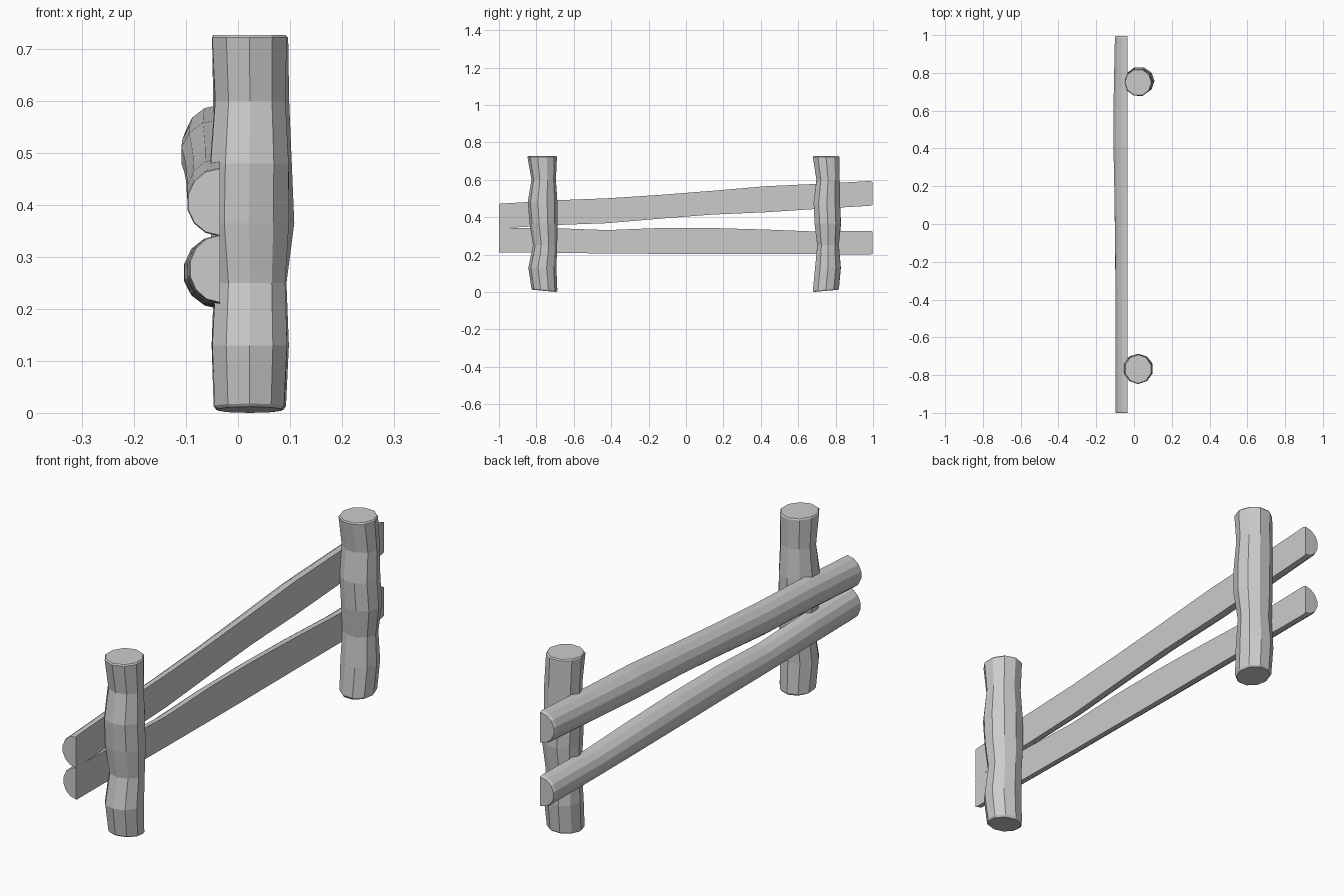
import bpy, bmesh, math, random

random.seed(4)


def loft(name, rings):
    """Skin a list of equal-length point rings and cap both ends."""
    bm = bmesh.new()
    vr = [[bm.verts.new(p) for p in ring] for ring in rings]
    n = len(vr[0])
    for a, b in zip(vr, vr[1:]):
        for i in range(n):
            j = (i + 1) % n
            bm.faces.new((a[i], a[j], b[j], b[i]))
    bm.faces.new(vr[0][::-1])
    bm.faces.new(vr[-1])
    bmesh.ops.recalc_face_normals(bm, faces=bm.faces[:])
    me = bpy.data.meshes.new(name)
    bm.to_mesh(me)
    bm.free()
    ob = bpy.data.objects.new(name, me)
    bpy.context.collection.objects.link(ob)
    return ob


def post(name, rows, inner, turn, sides=10):
    """Knobbly log; rows are (z, xmin, xmax, ymin, ymax), ends chamfered."""
    rings = []

    def ring(row, scale=1.0, dz=0.0, tilt=0.0):
        z, x0, x1, y0, y1 = row
        pts = []
        for i in range(sides):
            a = 2 * math.pi * i / sides + turn
            k = scale * (1.01 + random.uniform(-0.012, 0.012))
            s = math.sin(a)
            pts.append(((x0 + x1) / 2 + math.cos(a) * k * (x1 - x0) / 2,
                        (y0 + y1) / 2 + s * k * (y1 - y0) / 2,
                        z + dz - tilt * s * inner))
        return pts

    rings.append(ring(rows[0], 0.93, -0.007, 0.006))
    rings.append(ring(rows[0], 1.0, 0.0, 0.005))
    rings += [ring(r) for r in rows[1:]]
    rings.append(ring(rows[-1], 0.95, 0.005))
    return loft(name, rings)


def rail(name, stations, steps=8):
    """Half log, flat side at x = -0.035; stations are (y, zmin, zmax, depth)."""
    flat = -0.035
    rings = []

    def ring(st, scale=1.0, dy=0.0):
        y, z0, z1, d = st
        pts = []
        for i in range(steps):
            a = math.pi * i / (steps - 1) - math.pi / 2
            pts.append((flat - scale * d * math.cos(a), y + dy,
                        (z0 + z1) / 2 + scale * math.sin(a) * (z1 - z0) / 2))
        return pts

    rings.append(ring(stations[0], 0.97, -0.004))
    rings += [ring(s) for s in stations]
    rings.append(ring(stations[-1], 0.94, 0.012))
    return loft(name, rings)


# Upright posts
post("front_post", [
    (0.013, -0.047, 0.092, -0.825, -0.688),
    (0.13, -0.053, 0.098, -0.842, -0.694),
    (0.25, -0.046, 0.093, -0.817, -0.690),
    (0.365, -0.058, 0.101, -0.836, -0.688),
    (0.48, -0.056, 0.101, -0.846, -0.688),
    (0.60, -0.047, 0.094, -0.826, -0.696),
    (0.722, -0.052, 0.096, -0.846, -0.690)], 1, 0.31)
post("back_post", [
    (0.013, -0.047, 0.092, 0.676, 0.820),
    (0.13, -0.050, 0.098, 0.688, 0.830),
    (0.25, -0.045, 0.093, 0.699, 0.820),
    (0.365, -0.046, 0.108, 0.685, 0.831),
    (0.48, -0.050, 0.102, 0.680, 0.826),
    (0.60, -0.047, 0.098, 0.695, 0.824),
    (0.722, -0.050, 0.095, 0.676, 0.822)], -1, 0.0)

# Split rails
rail("upper_rail", [
    (-0.996, 0.340, 0.472, 0.064),
    (-0.70, 0.358, 0.490, 0.064),
    (-0.42, 0.368, 0.501, 0.065),
    (-0.14, 0.392, 0.519, 0.066),
    (0.14, 0.414, 0.541, 0.070),
    (0.42, 0.426, 0.565, 0.076),
    (0.70, 0.444, 0.578, 0.074),
    (0.984, 0.461, 0.593, 0.068)])
rail("lower_rail", [
    (-0.996, 0.211, 0.343, 0.060),
    (-0.70, 0.209, 0.341, 0.064),
    (-0.42, 0.206, 0.331, 0.064),
    (-0.14, 0.204, 0.342, 0.067),
    (0.14, 0.203, 0.342, 0.070),
    (0.42, 0.203, 0.334, 0.071),
    (0.70, 0.202, 0.323, 0.068),
    (0.984, 0.200, 0.327, 0.066)])
